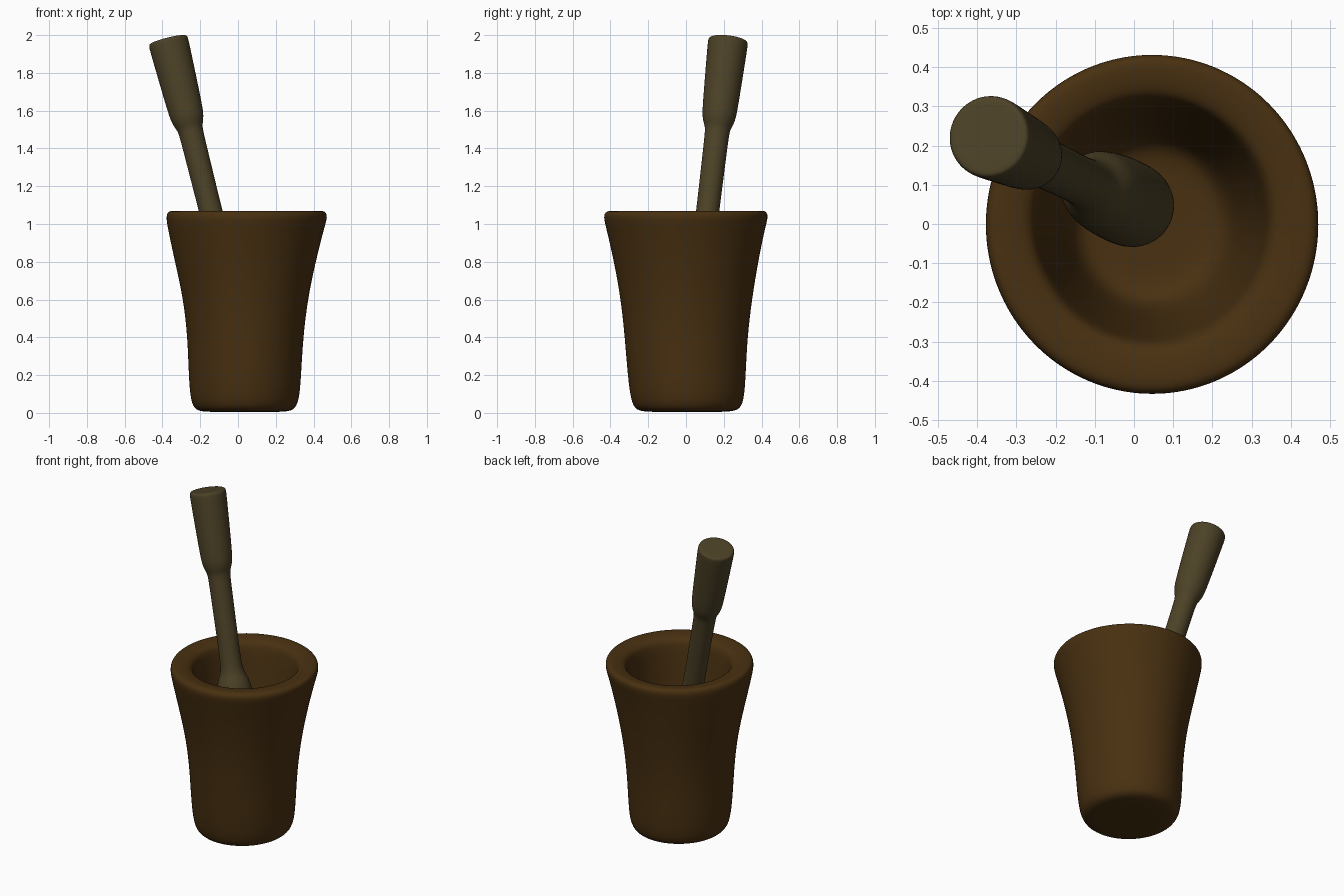
import bpy, bmesh, math
from mathutils import Vector

SEG = 40


def material(name, rgb):
    m = bpy.data.materials.new(name)
    m.diffuse_color = (*rgb, 1)
    return m


def loft(name, rings, mat):
    """Skin a list of vertex rings, cap both ends, smooth with subdivision."""
    bm = bmesh.new()
    loops = [[bm.verts.new(p) for p in ring] for ring in rings]
    for a, b in zip(loops, loops[1:]):
        for i in range(SEG):
            j = (i + 1) % SEG
            bm.faces.new((a[i], a[j], b[j], b[i]))
    bm.faces.new(list(reversed(loops[0])))
    bm.faces.new(loops[-1])
    bmesh.ops.recalc_face_normals(bm, faces=bm.faces)
    for f in bm.faces:
        f.smooth = True
    me = bpy.data.meshes.new(name)
    bm.to_mesh(me)
    bm.free()
    me.materials.append(mat)
    ob = bpy.data.objects.new(name, me)
    bpy.context.collection.objects.link(ob)
    sub = ob.modifiers.new("smooth", 'SUBSURF')
    sub.levels = sub.render_levels = 2
    return ob


def ellipse(z, x0, x1, y0, y1):
    cx, cy, rx, ry = (x0 + x1) / 2, (y0 + y1) / 2, (x1 - x0) / 2, (y1 - y0) / 2
    return [Vector((cx + rx * math.cos(t), cy + ry * math.sin(t), z))
            for t in (2 * math.pi * i / SEG for i in range(SEG))]


dark_wood = material("dark brown wood", (0.066, 0.030, 0.0055))
grey_wood = material("olive grey wood", (0.073, 0.054, 0.020))

# Mortar: z, x range, y range, going up the outside then down the inside
mortar = [
    (0.005, -0.02, 0.10, -0.06, 0.06),
    (0.005, -0.17, 0.24, -0.20, 0.21),
    (0.012, -0.225, 0.295, -0.265, 0.28),
    (0.06, -0.252, 0.325, -0.292, 0.308),
    (0.20, -0.262, 0.335, -0.31, 0.317),
    (0.40, -0.268, 0.346, -0.325, 0.326),
    (0.60, -0.290, 0.370, -0.346, 0.350),
    (0.80, -0.335, 0.412, -0.382, 0.383),
    (0.98, -0.374, 0.458, -0.424, 0.420),
    (1.04, -0.383, 0.477, -0.440, 0.438),
    (1.07, -0.371, 0.464, -0.425, 0.426),
    (1.07, -0.33, 0.42, -0.38, 0.39),
    (1.06, -0.27, 0.36, -0.32, 0.335),
    (1.03, -0.25, 0.34, -0.297, 0.315),
    (0.90, -0.235, 0.325, -0.28, 0.295),
    (0.65, -0.195, 0.285, -0.245, 0.255),
    (0.47, -0.165, 0.25, -0.215, 0.225),
    (0.43, -0.12, 0.21, -0.17, 0.18),
    (0.43, 0.00, 0.09, -0.05, 0.05),
]
loft("mortar", [ellipse(*r) for r in mortar], dark_wood)

# Pestle: leaning turned stick with thick ends, given as height and radius
axis = Vector((-0.25, 0.12, 1.0))
origin = Vector((-0.145, 0.115, 1.07))
tilt = Vector((0, 0, 1)).rotation_difference(axis)
pestle = [
    (0.445, 0.03), (0.446, 0.075), (0.46, 0.102), (0.52, 0.11), (0.68, 0.11),
    (0.82, 0.103), (0.88, 0.094), (0.92, 0.074), (0.96, 0.062), (1.10, 0.061),
    (1.30, 0.063), (1.48, 0.064), (1.51, 0.068), (1.55, 0.087), (1.61, 0.093),
    (1.78, 0.100), (1.94, 0.106), (1.968, 0.106), (1.977, 0.098),
    (1.977, 0.075), (1.977, 0.03),
]
rings = []
for z, r in pestle:
    c = origin + axis * (z - origin.z)
    rings.append([c + tilt @ Vector((r * math.cos(t), r * math.sin(t), 0))
                  for t in (2 * math.pi * i / SEG for i in range(SEG))])
loft("pestle", rings, grey_wood)
